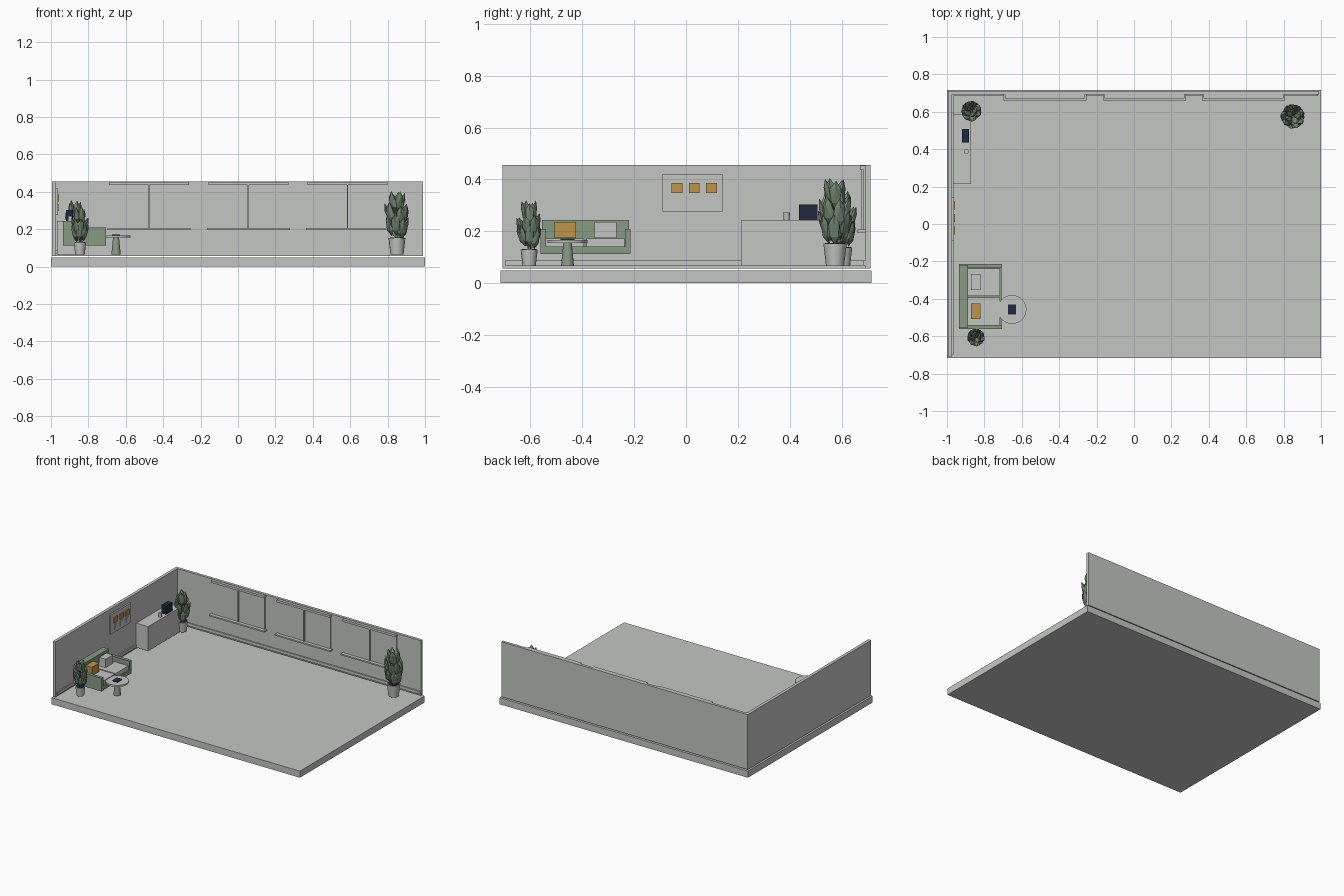
import bpy, bmesh, math, random
from mathutils import Matrix

if "Cube" in bpy.data.objects:
    bpy.data.objects.remove(bpy.data.objects["Cube"])

random.seed(4)


def mat(name, r, g, b):
    m = bpy.data.materials.new(name)
    m.diffuse_color = (r, g, b, 1)
    m.use_nodes = True
    m.node_tree.nodes["Principled BSDF"].inputs["Base Color"].default_value = m.diffuse_color
    return m


GREY = mat("light_grey", .55, .565, .545)
GREEN = mat("sage_green", .25, .325, .23)
LEAF = mat("leaf_green", .18, .25, .17)
ORANGE = mat("ochre", .52, .30, .07)
DARK = mat("dark_navy", .013, .023, .047)


def finish(name, bm, material):
    me = bpy.data.meshes.new(name)
    bm.to_mesh(me)
    bm.free()
    me.materials.append(material)
    ob = bpy.data.objects.new(name, me)
    bpy.context.collection.objects.link(ob)
    return ob


def box(name, x, y, z, material=GREY):
    """Box from (min, max) ranges."""
    bm = bmesh.new()
    c = [(a + b) / 2 for a, b in (x, y, z)]
    s = [b - a for a, b in (x, y, z)]
    bmesh.ops.create_cube(bm, size=1, matrix=Matrix.Translation(c) @ Matrix.Diagonal((*s, 1)))
    return finish(name, bm, material)


def cone(name, x, y, z, r1, r2, material=GREY, sides=24):
    """Upright cone section between the two z values."""
    bm = bmesh.new()
    bmesh.ops.create_cone(bm, cap_ends=True, segments=sides, radius1=r1, radius2=r2,
                          depth=z[1] - z[0],
                          matrix=Matrix.Translation((x, y, sum(z) / 2)))
    ob = finish(name, bm, material)
    for p in ob.data.polygons:
        p.use_smooth = abs(p.normal.z) < .9
    ob.data.set_sharp_from_angle(angle=math.radians(40))
    return ob


FLOOR = .066

# Slab and two walls (raised a hair above the slab)
box("floor_slab", (-1, 1), (-.716, .716), (0, .048))
box("left_wall", (-.995, -.973), (-.708, .712), (.056, .456))
box("back_wall", (-.995, .988), (.692, .712), (.056, .456))
box("left_baseboard", (-.973, -.965), (-.698, .692), (.067, .088))
box("back_baseboard", (-.973, .985), (.684, .692), (.067, .088))

# Windows: pane, mullion, header and sill
for i, cx in enumerate((-.475, .055, .585)):
    box(f"window_pane_{i}", (cx - .21, cx + .21), (.685, .692), (.206, .437))
    box(f"window_mullion_{i}", (cx - .003, cx + .003), (.675, .692), (.206, .437))
    box(f"window_header_{i}", (cx - .214, cx + .214), (.672, .692), (.437, .453))
    box(f"window_sill_{i}", (cx - .222, cx + .222), (.66, .692), (.196, .206))

# Notice board with cards
box("notice_board", (-.973, -.962), (-.09, .143), (.277, .419))
for i, cy in enumerate((-.034, .032, .098)):
    box(f"ochre_card_{i}", (-.962, -.956), (cy - .021, cy + .021), (.348, .386), ORANGE)
    box(f"grey_card_{i}", (-.962, -.957), (cy - .013, cy + .013), (.298, .335))

# Counter, coffee machine and cup
box("counter", (-.968, -.872), (.213, .588), (FLOOR, .243))
box("coffee_machine", (-.92, -.883), (.436, .508), (.243, .304), DARK)
cone("cup", -.897, .388, (.243, .272), .011, .013)

# Sofa
box("sofa_base", (-.93, -.708), (-.54, -.235), (.112, .142), GREEN)
box("sofa_back", (-.936, -.888), (-.555, -.219), (.112, .243), GREEN)
for side, y0 in (("near", -.562), ("far", -.236)):
    box(f"sofa_arm_{side}", (-.936, -.706), (y0, y0 + .022), (.112, .208), GREEN)
for i, (y0, m) in enumerate(((-.54, ORANGE), (-.384, GREY))):
    box(f"seat_cushion_{i}", (-.888, -.716), (y0, y0 + .147), (.142, .172))
    py = y0 + .074
    box(f"pillow_{i}", (-.872, -.82), (py - .042, py + .042), (.174, .236), m)

# Round side table with tablet
cone("table_leg", -.652, -.457, (FLOOR, .156), .025, .016, GREEN)
cone("table_top", -.652, -.457, (.155, .167), .077, .077, sides=32)
box("tablet", (-.673, -.631), (-.484, -.43), (.167, .173), DARK)


def plant(tag, x, y, s):
    """Potted plant: tapered pot, soil, stems and three rings of faceted leaves."""
    cone(f"pot_{tag}", x, y, (FLOOR, FLOOR + .086 * s), .035 * s, .045 * s, sides=16)
    cone(f"soil_{tag}", x, y, (FLOOR + .08 * s, FLOOR + .089 * s), .038 * s, .038 * s, DARK, 16)
    cone(f"stem_{tag}", x, y, (FLOOR + .085 * s, FLOOR + .25 * s), .009 * s, .005 * s, LEAF, 6)
    bm = bmesh.new()
    rings = ((7, .152, .044, .30), (7, .215, .046, .28), (5, .282, .026, .2))
    for k, (n, z, r, tilt) in enumerate(rings):
        for i in range(n):
            a = math.tau * (i + .5 * k) / n + random.uniform(-.15, .15)
            m = (Matrix.Translation((x, y, FLOOR)) @ Matrix.Scale(s, 4)
                 @ Matrix.Rotation(a, 4, 'Z')
                 @ Matrix.Translation((r, 0, z + random.uniform(-.014, .008)))
                 @ Matrix.Rotation(tilt + random.uniform(-.1, .1), 4, 'Y'))
            verts = bmesh.ops.create_icosphere(bm, subdivisions=1, radius=1)["verts"]
            for v in verts:
                j = random.uniform(.85, 1.15) * (1 - .2 * v.co.z)
                v.co = m @ Matrix.Diagonal((.015 * j, .028 * j, .06, 1)) @ v.co
    finish(f"leaves_{tag}", bm, LEAF)


plant("back_right", .85, .575, 1)
plant("back_left", -.87, .604, .83)
plant("front_left", -.845, -.605, .73)
